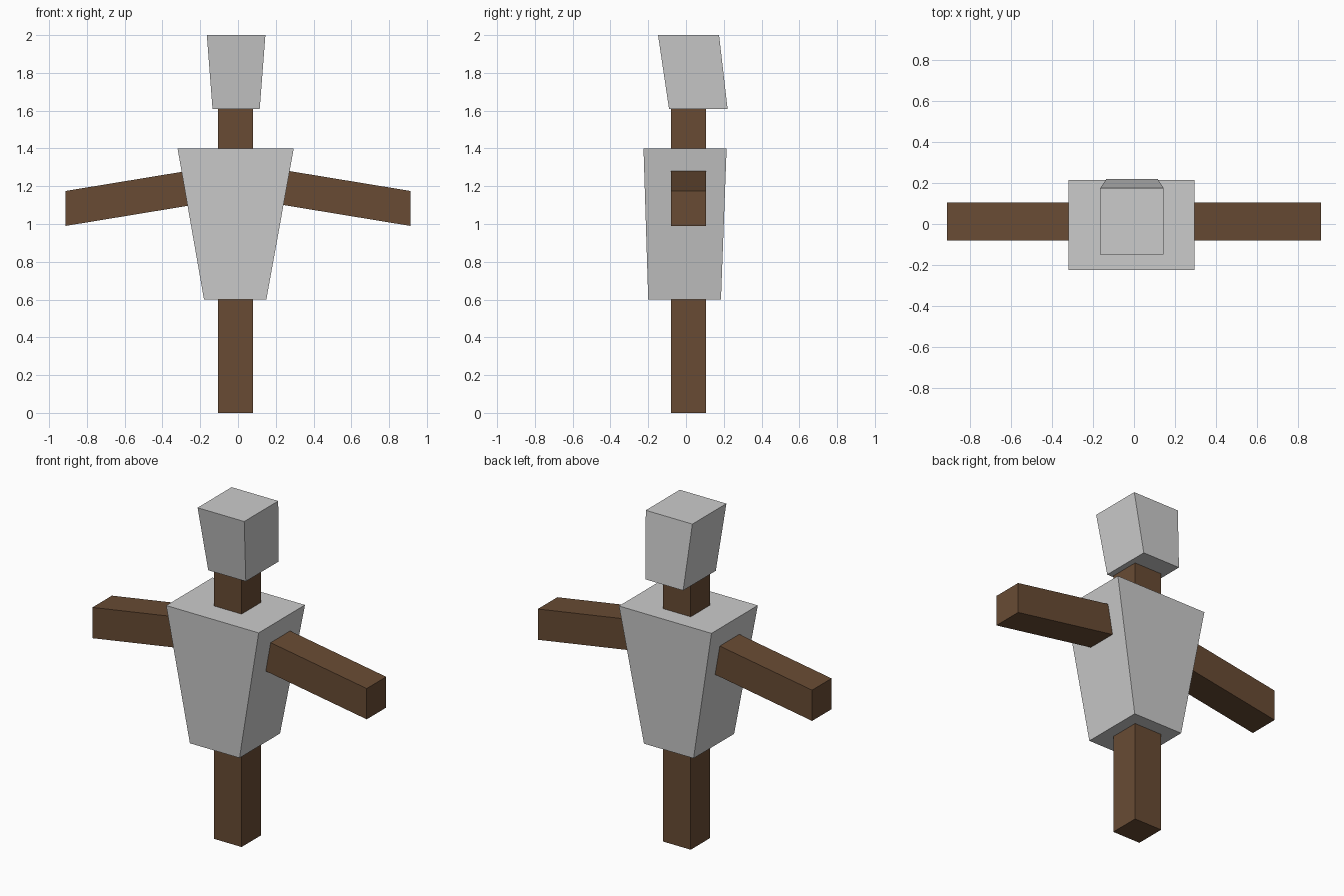
import bpy

if "Cube" in bpy.data.objects:
    bpy.data.objects.remove(bpy.data.objects["Cube"])


def material(name, color):
    m = bpy.data.materials.new(name)
    m.diffuse_color = (*color, 1)
    m.use_nodes = True
    m.node_tree.nodes["Principled BSDF"].inputs["Base Color"].default_value = m.diffuse_color
    return m


grey = material("light grey", (0.60, 0.60, 0.60))
brown = material("brown wood", (0.140, 0.071, 0.034))


def loft(name, start, end, mat):
    """Six-sided block between two four-cornered ends listed in matching order."""
    mesh = bpy.data.meshes.new(name)
    sides = [(i, (i + 1) % 4, (i + 1) % 4 + 4, i + 4) for i in range(4)]
    mesh.from_pydata(start + end, [], [(3, 2, 1, 0), (4, 5, 6, 7)] + sides)
    mesh.materials.append(mat)
    obj = bpy.data.objects.new(name, mesh)
    bpy.context.collection.objects.link(obj)
    return obj


def level(x0, x1, y0, y1, z):
    return [(x0, y0, z), (x1, y0, z), (x1, y1, z), (x0, y1, z)]


def upright(x, z0, z1):
    return [(x, -0.08, z0), (x, 0.105, z0), (x, 0.105, z1), (x, -0.08, z1)]


# Post running from the ground up to the head
loft("post", level(-0.105, 0.08, -0.08, 0.105, 0),
     level(-0.105, 0.08, -0.08, 0.105, 1.62), brown)

# Tapered torso, wider at the shoulders
loft("torso", level(-0.18, 0.15, -0.2, 0.185, 0.6),
     level(-0.32, 0.295, -0.225, 0.215, 1.4), grey)

# Head, leaning forward at the top
loft("head", level(-0.135, 0.115, -0.09, 0.22, 1.61),
     level(-0.165, 0.145, -0.148, 0.175, 2.0), grey)

# Drooping arms with upright ends, joined inside the torso
shoulder = upright(0, 1.14, 1.325)
loft("right_arm", shoulder, upright(0.912, 0.99, 1.175), brown)
loft("left_arm", upright(-0.912, 0.99, 1.175), shoulder, brown)
